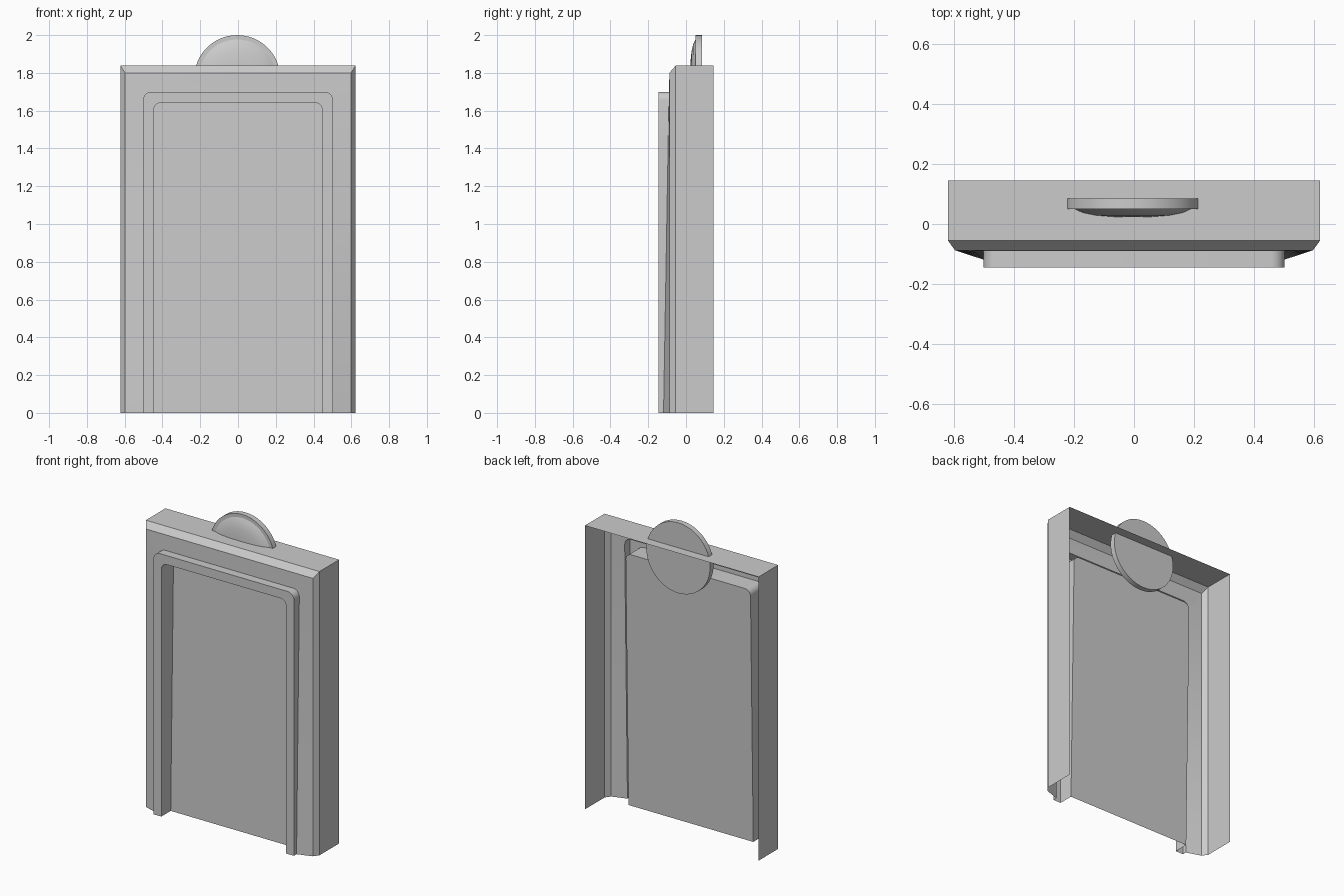
import bpy, bmesh, math

if "Cube" in bpy.data.objects:
    bpy.data.objects.remove(bpy.data.objects["Cube"])

grey = bpy.data.materials.new("plain grey")
grey.use_nodes = True
colour = (0.6, 0.6, 0.6, 1)
grey.diffuse_color = colour
grey.node_tree.nodes["Principled BSDF"].inputs["Base Color"].default_value = colour

LEG_STEPS, CORNER_STEPS = 8, 6


def arch(half_width, top, radius):
    """Points (x, z) of an open-bottomed arch with rounded upper corners."""
    right = [(half_width, (top - radius) * i / LEG_STEPS) for i in range(LEG_STEPS)]
    for i in range(CORNER_STEPS + 1):
        a = math.pi / 2 * i / CORNER_STEPS
        right.append((half_width - radius + radius * math.cos(a),
                      top - radius + radius * math.sin(a)))
    return right + [(-x, z) for x, z in reversed(right)]


def finish(bm, name, angle):
    bmesh.ops.remove_doubles(bm, verts=bm.verts, dist=0.0002)
    bmesh.ops.recalc_face_normals(bm, faces=bm.faces)
    mesh = bpy.data.meshes.new(name)
    bm.to_mesh(mesh)
    bm.free()
    mesh.materials.append(grey)
    obj = bpy.data.objects.new(name, mesh)
    bpy.context.collection.objects.link(obj)
    bpy.ops.object.select_all(action="DESELECT")
    obj.select_set(True)
    bpy.context.view_layer.objects.active = obj
    bpy.ops.object.shade_smooth_by_angle(angle=math.radians(angle))
    return obj


def slant(bottom, top):
    """Depth that changes evenly with height."""
    return lambda z: bottom + (top - bottom) * z / 1.7


# Frame shell: arches stepping from the back edge to the recessed panel
steps = [
    (0.622, 1.838, 0, slant(0.146, 0.146)),     # open back edge
    (0.622, 1.838, 0, slant(-0.055, -0.055)),   # start of bevel
    (0.598, 1.80, 0, slant(-0.088, -0.088)),    # end of bevel
    (0.503, 1.70, 0.045, slant(-0.119, -0.09)), # foot of raised trim
    (0.503, 1.70, 0.045, slant(-0.146, -0.146)),
    (0.447, 1.642, 0.04, slant(-0.146, -0.146)),
    (0.447, 1.642, 0.04, slant(-0.05, -0.02)),  # recess floor
]
bm = bmesh.new()
rings = [[bm.verts.new((x, depth(z), z)) for x, z in arch(w, t, r)]
         for w, t, r, depth in steps]
for a, b in zip(rings, rings[1:]):
    for i in range(len(a) - 1):
        bm.faces.new((a[i], a[i + 1], b[i + 1], b[i]))
bm.faces.new(rings[-1])
finish(bm, "frame_shell", 25)

# Round crest: a disc with a shallow dome on its front
SIDES = 48
profile = [(0.228, 0.085), (0.228, 0.05), (0.205, 0.05), (0.18, 0.038),
           (0.14, 0.029), (0.09, 0.024), (0.045, 0.022)]
bm = bmesh.new()
rings = [[bm.verts.new((-0.004 + r * math.cos(2 * math.pi * i / SIDES), y,
                        1.772 + r * math.sin(2 * math.pi * i / SIDES)))
          for i in range(SIDES)] for r, y in profile]
for a, b in zip(rings, rings[1:]):
    for i in range(SIDES):
        j = (i + 1) % SIDES
        bm.faces.new((a[i], a[j], b[j], b[i]))
bm.faces.new(rings[0])
bm.faces.new(rings[-1])
finish(bm, "round_crest", 25)
